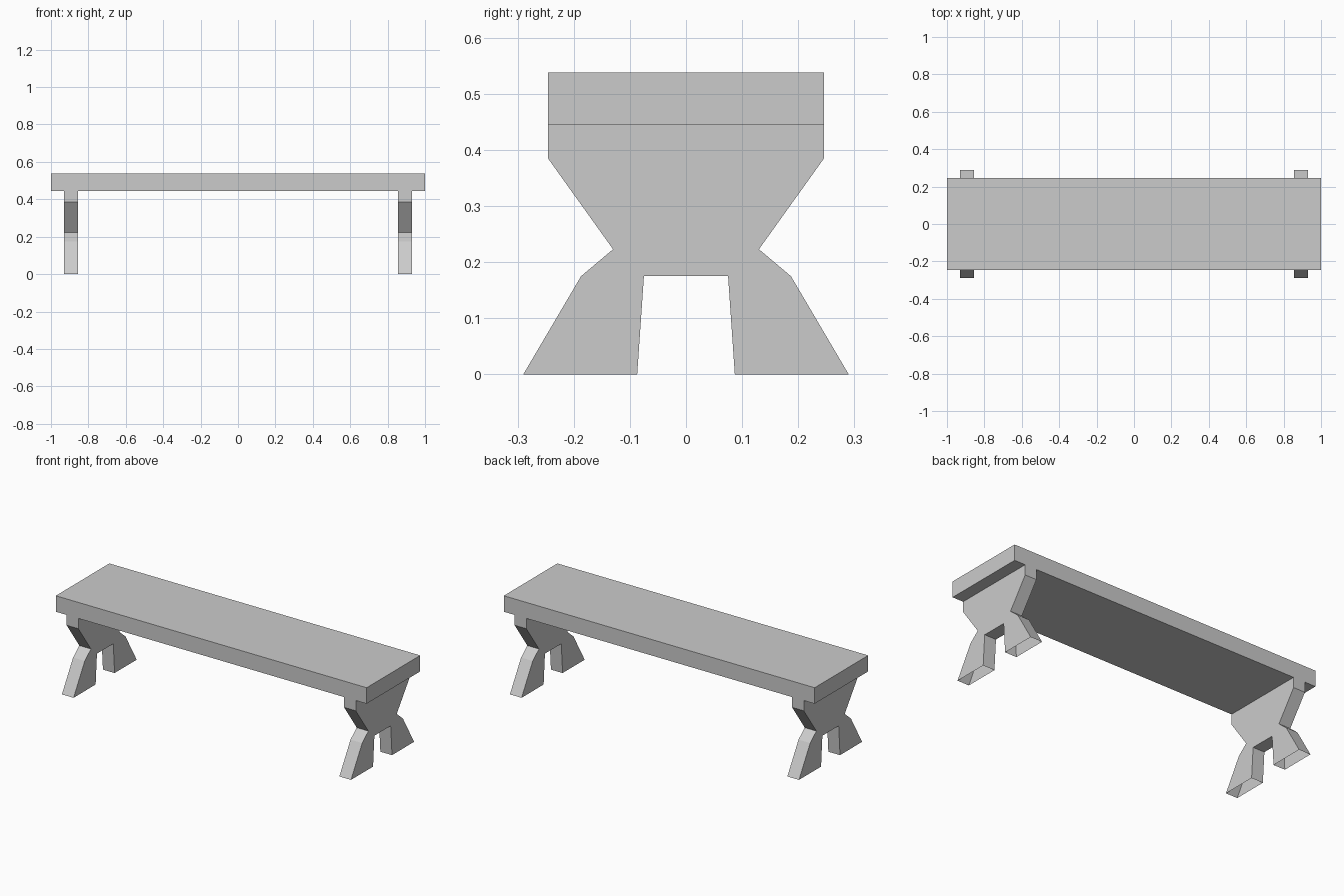
import bpy, bmesh

if "Cube" in bpy.data.objects:
    bpy.data.objects.remove(bpy.data.objects["Cube"])

SEAT_BOTTOM, SEAT_TOP, HALF_DEPTH = 0.445, 0.538, 0.246
LEG_INNER, LEG_OUTER = 0.855, 0.93

# Right half of the leg outline (y, z), from the top down to the arch
HALF = [(HALF_DEPTH, SEAT_BOTTOM), (HALF_DEPTH, 0.385), (0.13, 0.223),
        (0.187, 0.175), (0.29, 0.0), (0.087, 0.0), (0.075, 0.175)]
OUTLINE = HALF + [(-y, z) for y, z in reversed(HALF)]


def add_object(name, bm):
    bmesh.ops.recalc_face_normals(bm, faces=bm.faces[:])
    mesh = bpy.data.meshes.new(name)
    bm.to_mesh(mesh)
    bm.free()
    obj = bpy.data.objects.new(name, mesh)
    bpy.context.collection.objects.link(obj)
    return obj


# Seat plank
bm = bmesh.new()
bmesh.ops.create_cube(bm, size=1)
bmesh.ops.scale(bm, vec=(2, 2 * HALF_DEPTH, SEAT_TOP - SEAT_BOTTOM), verts=bm.verts)
bmesh.ops.translate(bm, vec=(0, 0, (SEAT_TOP + SEAT_BOTTOM) / 2), verts=bm.verts)
add_object("seat", bm)

# Trestle legs: extruded outline, hollow with open soles and open top under the seat
for name, side in (("left_leg", -1), ("right_leg", 1)):
    bm = bmesh.new()
    inner = [bm.verts.new((side * LEG_INNER, y, z)) for y, z in OUTLINE]
    outer = [bm.verts.new((side * LEG_OUTER, y, z)) for y, z in OUTLINE]
    bm.faces.new(inner)
    bm.faces.new(outer[::-1])
    for i in range(len(OUTLINE)):
        j = (i + 1) % len(OUTLINE)
        za, zb = OUTLINE[i][1], OUTLINE[j][1]
        if za == zb and za in (0.0, SEAT_BOTTOM):
            continue
        bm.faces.new((inner[j], inner[i], outer[i], outer[j]))
    add_object(name, bm)
